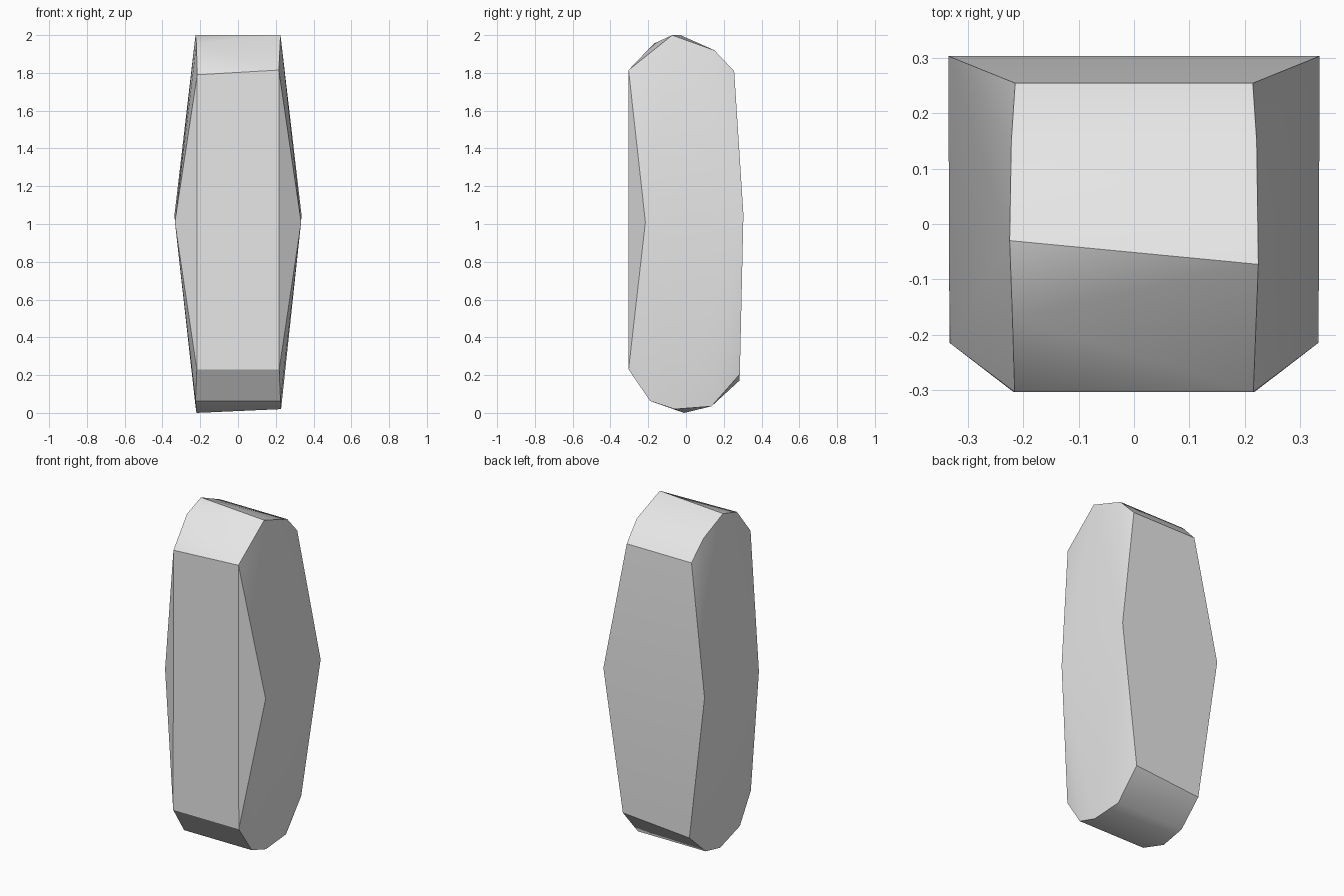
import bpy, bmesh, math

cube = bpy.data.objects.get("Cube")
if cube:
    bpy.data.objects.remove(cube, do_unlink=True)

# Plain grey stone
grey = bpy.data.materials.new("light_grey")
grey.use_nodes = True
colour = (0.8, 0.8, 0.8, 1)
grey.diffuse_color = colour
grey.node_tree.nodes["Principled BSDF"].inputs["Base Color"].default_value = colour

# Rim outline shared by both sides: half width, y, z
shared_rim = [
    (0.222, 0.15, 1.92), (0.215, 0.255, 1.81),   # back of the top
    (0.336, 0.304, 1.05),                        # widest point, back
    (0.225, 0.135, 0.035),                       # back of the bottom
    (0.225, -0.19, 0.063), (0.218, -0.304, 0.23),  # front of the bottom
    (0.334, -0.215, 1.01),                       # widest point, front
]
# Uneven corners that differ between the two sides
left_rim = [(0.216, -0.304, 1.815), (0.225, -0.073, 2.0),
            (0.22, 0.285, 0.205), (0.228, -0.06, 0.02)]
right_rim = [(0.216, -0.304, 1.79), (0.22, -0.17, 1.955), (0.225, -0.03, 2.0),
             (0.22, 0.282, 0.17), (0.22, -0.01, 0.0)]

# Faceted slab wrapped around the two rims
bm = bmesh.new()
for side, rim in ((1, left_rim), (-1, right_rim)):
    for x, y, z in shared_rim + rim:
        bm.verts.new((side * x, y, z))
bmesh.ops.convex_hull(bm, input=bm.verts[:])
bmesh.ops.delete(bm, geom=[v for v in bm.verts if not v.link_faces], context='VERTS')
bmesh.ops.recalc_face_normals(bm, faces=bm.faces[:])

mesh = bpy.data.meshes.new("stone_slab")
bm.to_mesh(mesh)
bm.free()
mesh.materials.append(grey)
slab = bpy.data.objects.new("stone_slab", mesh)
bpy.context.collection.objects.link(slab)

# Soft broad faces, crisp rims
bpy.ops.object.select_all(action='DESELECT')
slab.select_set(True)
bpy.context.view_layer.objects.active = slab
bpy.ops.object.shade_smooth_by_angle(angle=math.radians(30))
